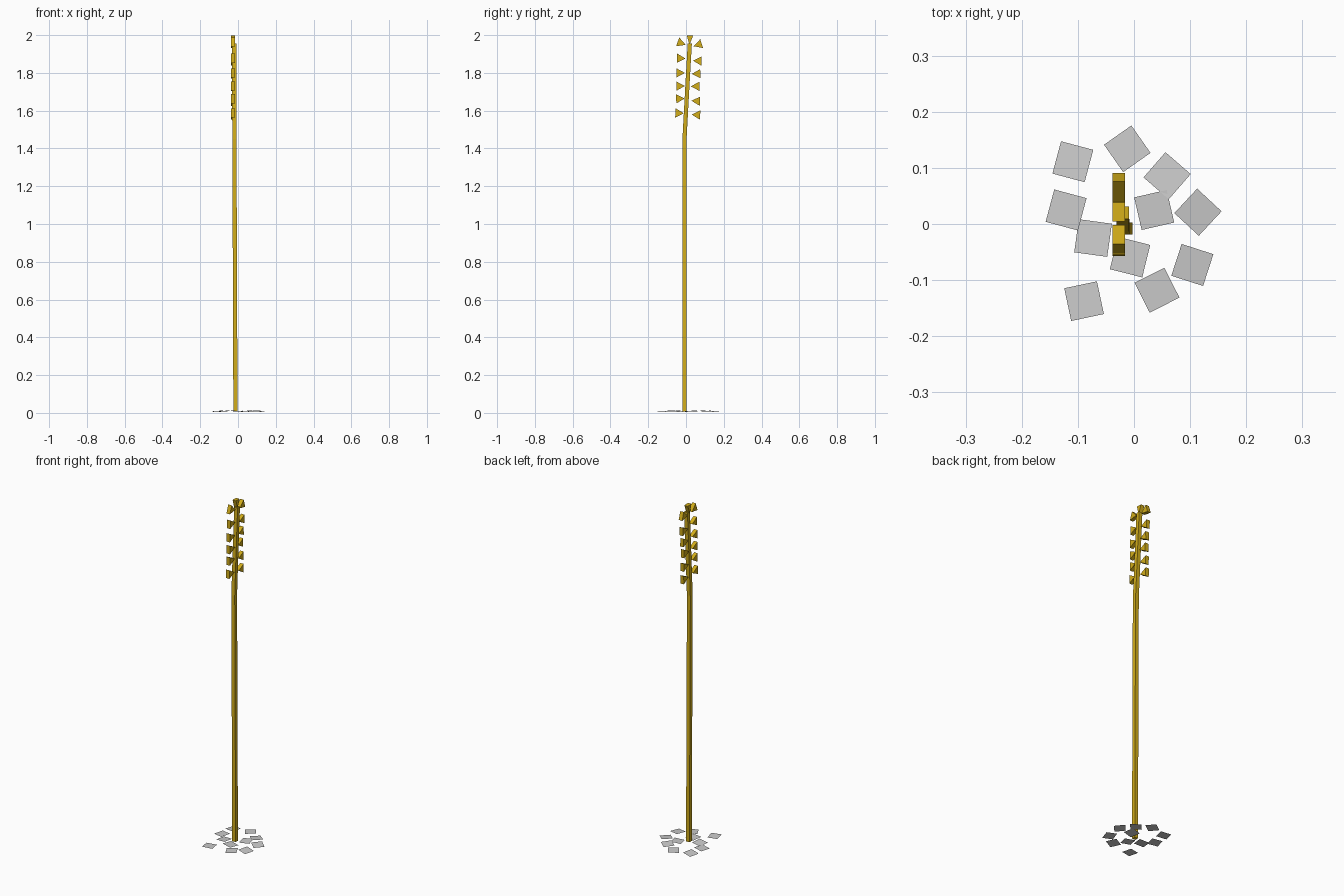
import bpy, math, random
from mathutils import Vector, Matrix

if "Cube" in bpy.data.objects:
    bpy.data.objects.remove(bpy.data.objects["Cube"])
random.seed(4)

def mat(name, c):
    m = bpy.data.materials.new(name)
    m.diffuse_color = c
    m.use_nodes = True
    m.node_tree.nodes["Principled BSDF"].inputs["Base Color"].default_value = m.diffuse_color
    return m

gold = mat("straw_gold", (0.65, 0.42, 0.01, 1))

def make(name, verts, faces, m=None):
    me = bpy.data.meshes.new(name)
    me.from_pydata(verts, [], faces)
    ob = bpy.data.objects.new(name, me)
    bpy.context.collection.objects.link(ob)
    if m:
        me.materials.append(m)
    return ob

# stem: square section swept along a slightly bent path
path = [(-0.0135, -0.008, 0.008), (-0.019, -0.008, 1.45), (-0.0195, -0.002, 1.56),
        (-0.02, 0.009, 1.76), (-0.02, 0.02, 1.955)]
h = 0.011
verts, faces = [], []
for x, y, z in path:
    verts += [(x + a * h, y + b * h, z) for a, b in ((-1, -1), (1, -1), (1, 1), (-1, 1))]
for r in range(len(path) - 1):
    for k in range(4):
        n = (k + 1) % 4
        faces.append((r*4 + k, r*4 + n, r*4 + 4 + n, r*4 + 4 + k))
faces += [(3, 2, 1, 0), tuple(range(len(verts) - 4, len(verts)))]
make("stem", verts, faces, gold)

# grains: triangular prisms, tip towards the stem
def grain(name, y, z, angle, length=0.045, width=0.049):
    """(y, z) is the middle of the outer face; angle is its outward direction in the yz plane."""
    a = math.radians(angle)
    out, side = Vector((0, math.cos(a), math.sin(a))), Vector((0, -math.sin(a), math.cos(a)))
    o = Vector((0, y, z))
    tri = [o - side * width / 2, o + side * width / 2, o - out * length]
    vs = [p + Vector((x, 0, 0)) for x in (-0.038, -0.016) for p in tri]
    make(name, vs, [(0, 1, 2), (5, 4, 3), (0, 3, 4, 1), (1, 4, 5, 2), (2, 5, 3, 0)], gold)

left = [(-0.056, 1.588, 177), (-0.052, 1.663, 182), (-0.051, 1.73, 181),
        (-0.051, 1.80, 180), (-0.048, 1.878, 178), (-0.044, 1.964, 160)]
right = [(0.075, 1.577, -3), (0.074, 1.65, -3), (0.071, 1.729, 0),
         (0.076, 1.796, 2), (0.082, 1.863, -2), (0.083, 1.955, 18)]
for i, g in enumerate(left):
    grain(f"grain_left_{i}", *g)
for i, g in enumerate(right):
    grain(f"grain_right_{i}", *g)
grain("grain_top", 0.021, 1.998, 87, 0.05, 0.034)

# soil flakes: thin, slightly tilted square planes
flakes = [(-0.109, 0.111, -15), (-0.012, 0.134, 35), (0.059, 0.086, -41), (0.114, 0.021, -43),
          (0.036, 0.025, 13), (-0.121, 0.025, -15), (-0.073, -0.025, -8), (-0.007, -0.059, -14),
          (0.104, -0.073, -18), (0.041, -0.118, 27), (-0.089, -0.1375, 12)]
s = 0.0298
for i, (x, y, r) in enumerate(flakes):
    tilt = [math.radians(random.uniform(-5, 5)) for _ in range(2)]
    m = (Matrix.Translation((x, y, 0.009)) @ Matrix.Rotation(tilt[0], 4, 'X')
         @ Matrix.Rotation(tilt[1], 4, 'Y') @ Matrix.Rotation(math.radians(r), 4, 'Z'))
    vs = [m @ Vector((a * s, b * s, 0)) for a, b in ((-1, -1), (1, -1), (1, 1), (-1, 1))]
    make(f"soil_flake_{i}", vs, [(0, 1, 2, 3)])
